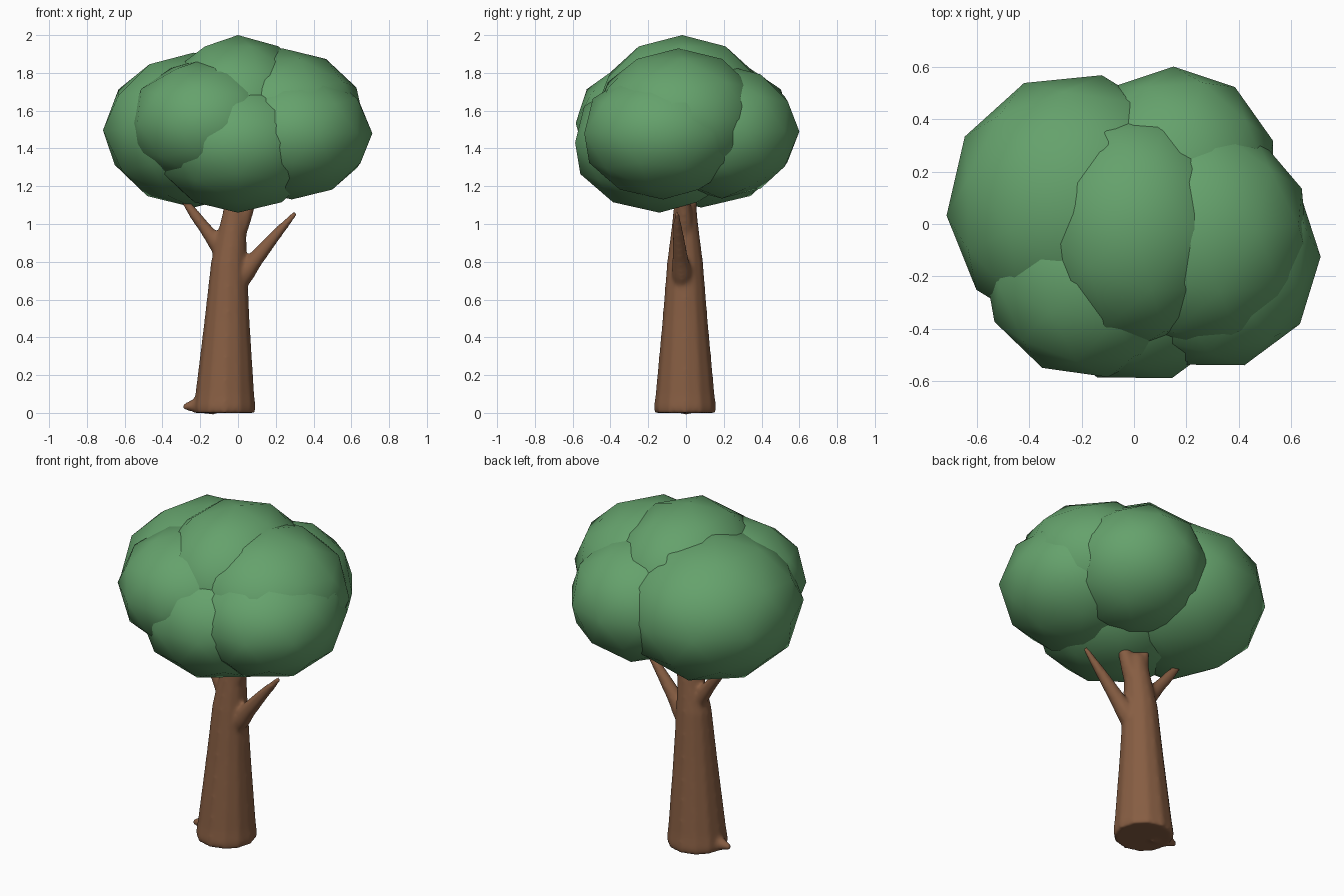
import bpy, bmesh
from math import cos, sin, tau, radians
from mathutils import Vector

if "Cube" in bpy.data.objects:
    bpy.data.objects.remove(bpy.data.objects["Cube"])


def material(name, color):
    m = bpy.data.materials.new(name)
    m.diffuse_color = (*color, 1)
    m.use_nodes = True
    m.node_tree.nodes["Principled BSDF"].inputs["Base Color"].default_value = m.diffuse_color
    return m


GREEN = material("leaf_green", (0.13, 0.36, 0.15))
BROWN = material("bark_brown", (0.24, 0.11, 0.055))


def blob(name, center, radii, turn):
    """Smooth low-poly leaf clump, turned about z."""
    bpy.ops.mesh.primitive_ico_sphere_add(subdivisions=2, radius=1, location=center,
                                          rotation=(0, 0, radians(turn)))
    ob = bpy.context.object
    ob.name = name
    ob.scale = radii
    bpy.ops.object.shade_smooth()
    ob.data.materials.append(GREEN)


def limb(bm, path, sides=10, flat=False):
    """Tapered tube through (x, y, z, radius) points; flat keeps rings level."""
    pts = [Vector(p[:3]) for p in path]
    rings = []
    for i, p in enumerate(pts):
        d = pts[min(i + 1, len(pts) - 1)] - pts[max(i - 1, 0)]
        d = Vector((0, 0, 1)) if flat else d.normalized()
        u = Vector((0, 1, 0)).cross(d).normalized()
        v = d.cross(u)
        rings.append([bm.verts.new(p + path[i][3] * (u * cos(tau * k / sides) + v * sin(tau * k / sides)))
                      for k in range(sides)])
    for a, b in zip(rings, rings[1:]):
        for k in range(sides):
            j = (k + 1) % sides
            bm.faces.new((a[k], a[j], b[j], b[k]))
    bm.faces.new(rings[0][::-1])
    bm.faces.new(rings[-1])


bm = bmesh.new()
# Trunk, leaning slightly towards +x
limb(bm, [(-.072, -.005, 0, .162), (-.072, -.005, .03, .166), (-.07, -.005, .1, .157),
          (-.058, -.005, .5, .12), (-.048, -.005, .8, .096), (-.03, -.005, .97, .074),
          (-.015, -.005, 1.08, .062), (-.01, -.005, 1.11, .045)], 12, True)
# Root nub at the foot
limb(bm, [(-.15, 0, .06, .075), (-.22, 0, .04, .04), (-.295, 0, .03, .014)], 8)
# Right and left branches
limb(bm, [(-.03, -.015, .66, .06), (.04, -.022, .745, .055), (.09, -.03, .81, .045),
          (.19, -.04, .93, .032), (.305, -.05, 1.06, .015)], 8)
limb(bm, [(-.05, 0, .8, .055), (-.115, .008, .9, .046), (-.165, .015, .965, .036),
          (-.23, .022, 1.05, .03), (-.31, .03, 1.16, .016)], 8)
# Forked top
limb(bm, [(-.02, -.01, .93, .06), (.025, -.01, 1.03, .048), (.055, -.012, 1.1, .038),
          (.085, -.015, 1.18, .025)], 8)
limb(bm, [(-.03, .0, 1.0, .06), (-.04, .02, 1.08, .04), (-.05, .035, 1.13, .025)], 8)
bmesh.ops.recalc_face_normals(bm, faces=bm.faces)
me = bpy.data.meshes.new("trunk")
bm.to_mesh(me)
bm.free()
trunk = bpy.data.objects.new("trunk", me)
bpy.context.collection.objects.link(trunk)
me.materials.append(BROWN)

# Fuse the limbs into one softly blended trunk
fuse = trunk.modifiers.new("fuse", 'REMESH')
fuse.mode = 'VOXEL'
fuse.voxel_size = .011
fuse.use_smooth_shade = True
soften = trunk.modifiers.new("soften", 'SMOOTH')
soften.factor = .5
soften.iterations = 10

# Crown of overlapping leaf clumps
for name, c, r, turn in [
    ("crown_top", (0, -.02, 1.6), (.41, .46, .40), 0),
    ("crown_upper_right", (.235, -.04, 1.555), (.44, .45, .375), 5),
    ("crown_lower_right", (.285, -.12, 1.48), (.425, .44, .35), 18),
    ("crown_left", (-.235, .08, 1.497), (.48, .50, .41), -13),
    ("crown_back", (.15, .19, 1.49), (.40, .41, .355), 0),
    ("crown_front", (0, -.14, 1.43), (.46, .47, .37), 18),
    ("crown_upper_left", (-.17, -.18, 1.535), (.41, .41, .34), 10),
]:
    blob(name, c, r, turn)
